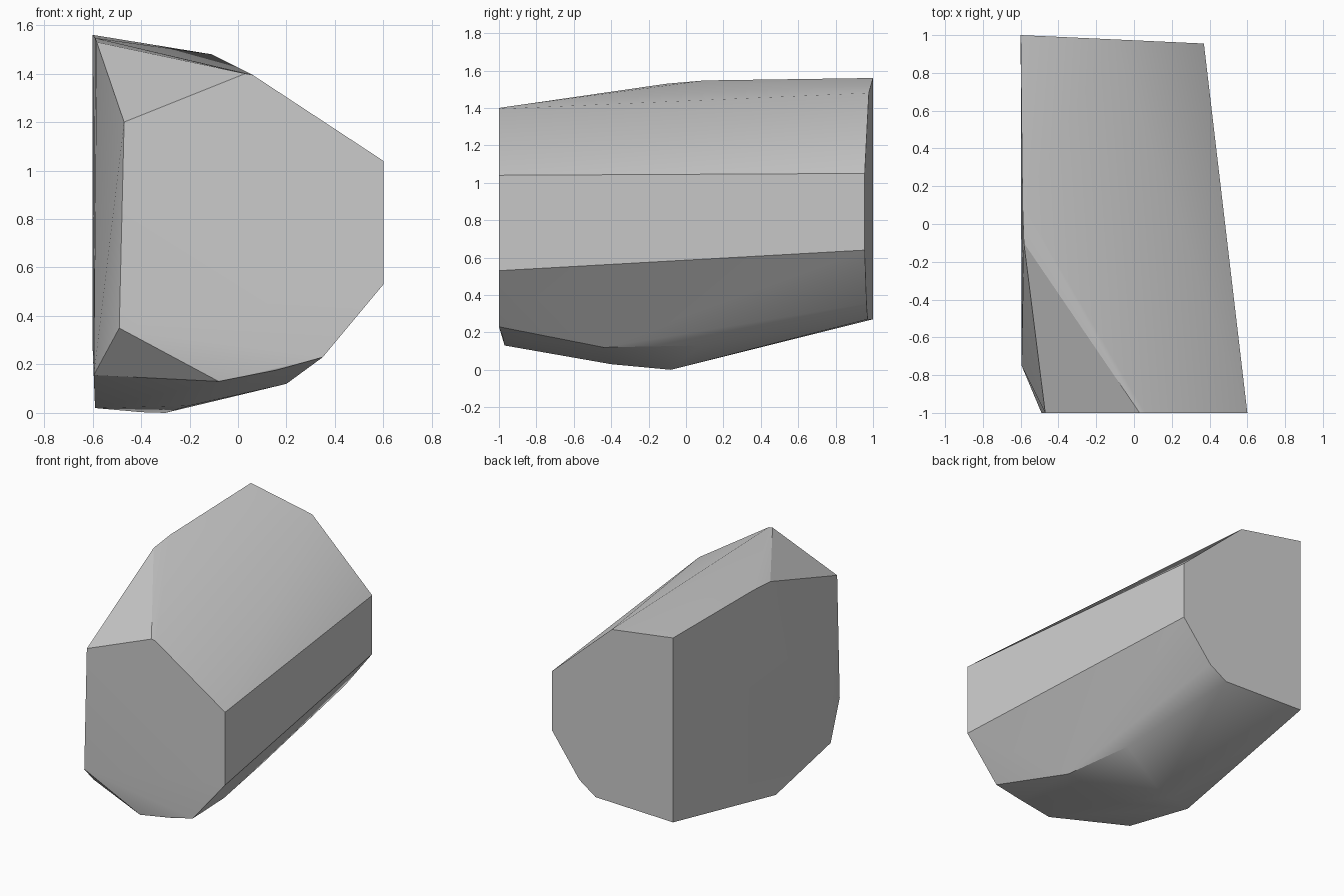
import bpy
import bmesh
import math
from mathutils import Vector

default_cube = bpy.data.objects.get("Cube")
if default_cube:
    bpy.data.objects.remove(default_cube, do_unlink=True)


def make_material(name, colour):
    material = bpy.data.materials.new(name)
    material.use_nodes = True
    material.diffuse_color = colour
    shader = next(n for n in material.node_tree.nodes if n.type == "BSDF_PRINCIPLED")
    shader.inputs["Base Color"].default_value = colour
    return material


def end_profile(outline, depth_rule):
    """Place an x, z outline on an end plane whose y follows a rule."""
    return [Vector((x, depth_rule(x), z)) for x, z in outline]


# Front end: upright cut facet
front_end = end_profile(
    [(0.6, 1.04), (0.6, 0.53), (0.35, 0.23), (-0.49, 0.35),
     (-0.47, 1.2), (0.03, 1.4), (0.06, 1.395)],
    lambda x: -1,
)

# Back end: slightly slanted cut facet
back_end = end_profile(
    [(0.37, 1.05), (0.37, 0.64), (0.15, 0.355), (0.02, 0.27),
     (-0.6, 0.27), (-0.6, 1.56), (-0.11, 1.48)],
    lambda x: 1 - 0.046 * (x + 0.6),
)

# Rounded lower front lip, underside bulge and upper right-hand ridge
front_lip = [(-0.08, -0.97, 0.13), (0.16, -0.98, 0.177)]
underside = [(-0.595, -0.75, 0.156), (-0.59, -0.15, 0.02), (-0.4, -0.08, 0.003),
             (-0.3, -0.08, 0), (-0.2, -0.4, 0.03), (0.2, -0.44, 0.12),
             (0.12, 0.08, 0.13)]
upper_ridge = [(-0.59, 0.1, 1.547), (-0.583, -0.1, 1.53)]

# Wrap the facets into one convex solid
bm = bmesh.new()
for point in front_end + back_end + front_lip + underside + upper_ridge:
    bm.verts.new(point)
hull = bmesh.ops.convex_hull(bm, input=bm.verts)
loose = {g for g in hull["geom_interior"] + hull["geom_unused"]
         if isinstance(g, bmesh.types.BMVert)}
bmesh.ops.delete(bm, geom=list(loose), context="VERTS")
bmesh.ops.dissolve_limit(bm, angle_limit=math.radians(1),
                         verts=bm.verts, edges=bm.edges)
bmesh.ops.recalc_face_normals(bm, faces=bm.faces)

mesh = bpy.data.meshes.new("faceted_block")
bm.to_mesh(mesh)
bm.free()
mesh.materials.append(make_material("plain grey", (0.6, 0.6, 0.6, 1)))

block = bpy.data.objects.new("faceted_block", mesh)
bpy.context.collection.objects.link(block)

# Soft shading over shallow folds, crisp lines on the strong ones
bpy.ops.object.select_all(action="DESELECT")
block.select_set(True)
bpy.context.view_layer.objects.active = block
bpy.ops.object.shade_smooth_by_angle(angle=math.radians(30))
